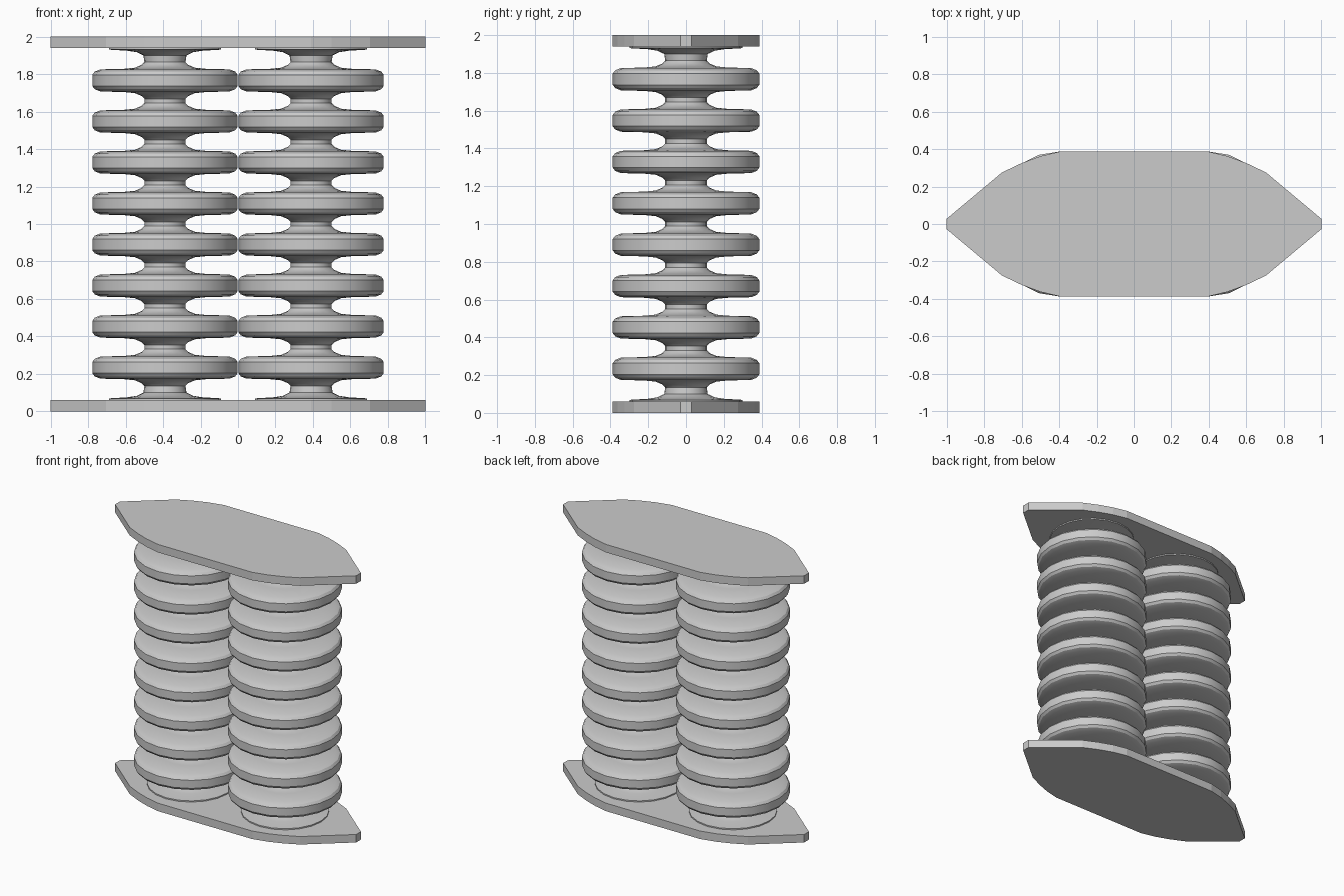
import bpy, bmesh, math

cube = bpy.data.objects.get("Cube")
if cube:
    bpy.data.objects.remove(cube, do_unlink=True)

grey = bpy.data.materials.new("plain grey")
grey.use_nodes = True
colour = (0.6, 0.6, 0.6, 1)
grey.diffuse_color = colour
grey.node_tree.nodes["Principled BSDF"].inputs["Base Color"].default_value = colour

PLATE = 0.06      # plate thickness
HEIGHT = 2.0
DISCS = 8
PITCH = 0.219     # distance between discs
MIDDLE = HEIGHT / 2


def make_object(name, bm):
    bmesh.ops.recalc_face_normals(bm, faces=bm.faces[:])
    mesh = bpy.data.meshes.new(name)
    bm.to_mesh(mesh)
    bm.free()
    mesh.materials.append(grey)
    ob = bpy.data.objects.new(name, mesh)
    bpy.context.collection.objects.link(ob)
    return ob


def plate(name, z):
    # one quarter of the outline, mirrored round to the rest
    quarter = [(1.0, 0.028), (0.705, 0.275), (0.6, 0.325), (0.5, 0.362), (0.39, 0.388)]
    right = quarter + [(-x, y) for x, y in reversed(quarter)]
    outline = right + [(-x, -y) for x, y in right]
    bm = bmesh.new()
    face = bm.faces.new([bm.verts.new((x, y, z)) for x, y in outline])
    out = bmesh.ops.extrude_face_region(bm, geom=[face])
    verts = [v for v in out["geom"] if isinstance(v, bmesh.types.BMVert)]
    bmesh.ops.translate(bm, verts=verts, vec=(0, 0, PLATE))
    return make_object(name, bm)


def column_profile():
    # (radius, height) from the bottom plate to the top plate
    half_disc = [(0.11, -0.098), (0.125, -0.083), (0.16, -0.068), (0.22, -0.062),
                 (0.345, -0.059), (0.375, -0.047), (0.388, -0.03)]
    disc = half_disc + [(r, -z) for r, z in reversed(half_disc)]
    foot = [(0.3, PLATE - 0.01), (0.3, 0.069), (0.2, 0.075), (0.15, 0.083), (0.115, 0.1)]
    points = list(foot)
    for i in range(DISCS):
        centre = MIDDLE + (i - (DISCS - 1) / 2) * PITCH
        points += [(r, centre + z) for r, z in disc]
    return points + [(r, HEIGHT - z) for r, z in reversed(foot)]


def column(name, x, sides=20):
    bm = bmesh.new()
    rings = []
    for r, z in column_profile():
        rings.append([bm.verts.new((x + r * math.cos(a), r * math.sin(a), z))
                      for a in (math.tau * k / sides for k in range(sides))])
    for low, high in zip(rings, rings[1:]):
        for k in range(sides):
            n = (k + 1) % sides
            bm.faces.new((low[k], low[n], high[n], high[k]))
    bm.faces.new(rings[0])
    bm.faces.new(rings[-1])
    ob = make_object(name, bm)
    bpy.ops.object.select_all(action="DESELECT")
    bpy.context.view_layer.objects.active = ob
    ob.select_set(True)
    bpy.ops.object.shade_smooth_by_angle(angle=math.radians(30))
    return ob


plate("bottom_plate", 0)
plate("top_plate", HEIGHT - PLATE)
column("left_ribbed_column", 0.39)
column("right_ribbed_column", -0.39)
